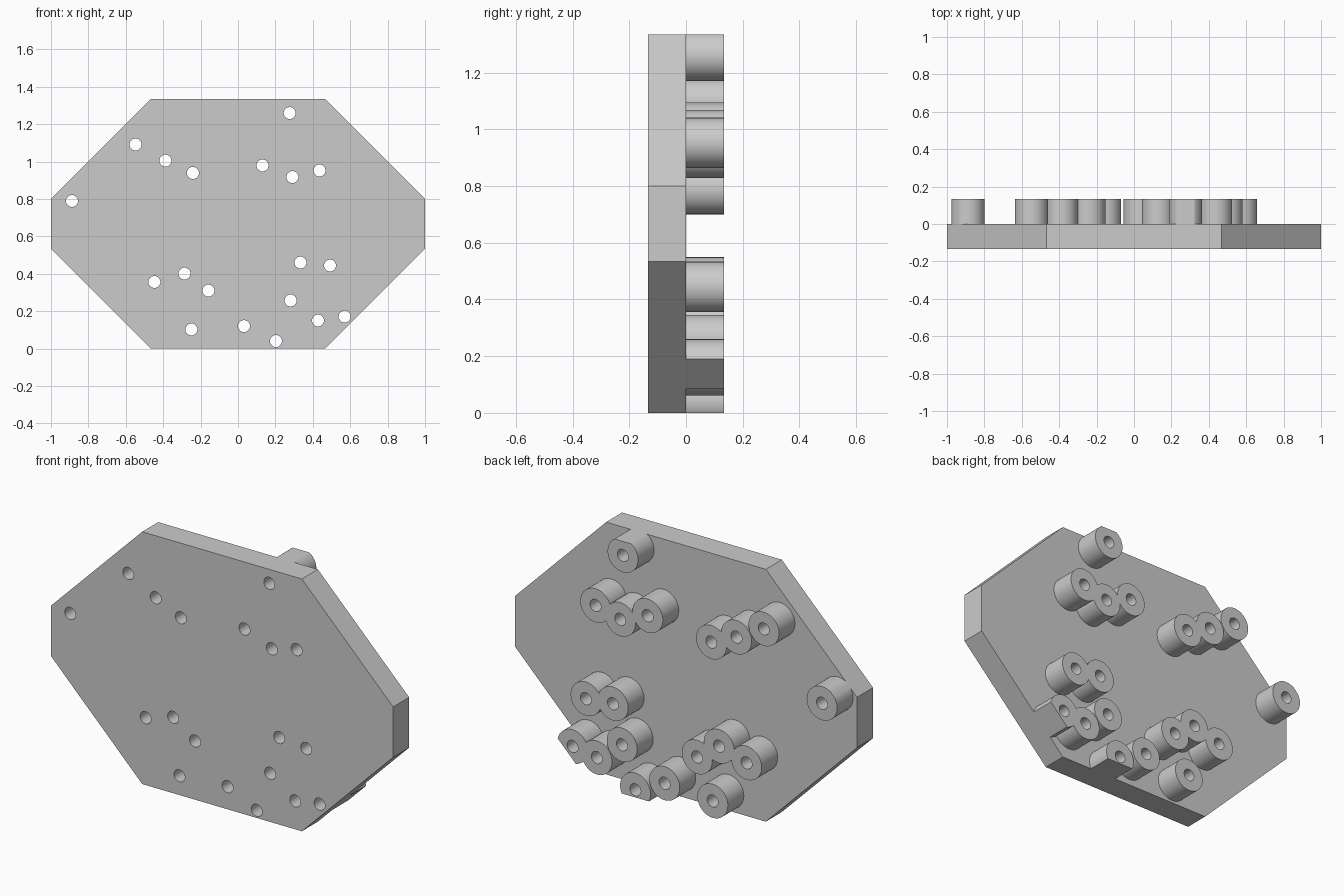
import bpy, bmesh, math
from mathutils import Matrix, Vector

cube = bpy.data.objects.get("Cube")
if cube:
    bpy.data.objects.remove(cube, do_unlink=True)

THICK = 0.1333
HEIGHT = 1.3333
BOSS_R = 0.0889
HOLE_R = 0.032

# One flat grey for everything
grey = bpy.data.materials.new("plain grey")
grey.use_nodes = True
grey.diffuse_color = (0.6, 0.6, 0.6, 1)
grey.node_tree.nodes["Principled BSDF"].inputs["Base Color"].default_value = (0.6, 0.6, 0.6, 1)

# Centres (x, z) of the drilled bosses
centres = [
    (-0.548, 1.091), (-0.388, 1.005), (-0.241, 0.939), (-0.888, 0.789),
    (0.131, 0.979), (0.291, 0.917), (0.436, 0.952), (0.276, 1.259),
    (-0.447, 0.356), (-0.286, 0.401), (-0.158, 0.310), (-0.249, 0.102),
    (0.032, 0.120), (0.203, 0.040), (0.428, 0.150), (0.570, 0.171),
    (0.281, 0.257), (0.334, 0.460), (0.492, 0.444),
]


def add_object(name, bm):
    bmesh.ops.recalc_face_normals(bm, faces=bm.faces)
    mesh = bpy.data.meshes.new(name)
    bm.to_mesh(mesh)
    bm.free()
    mesh.materials.append(grey)
    obj = bpy.data.objects.new(name, mesh)
    bpy.context.collection.objects.link(obj)
    return obj


def octagon(name, y0, y1):
    """Prism with the octagonal outline, from y0 to y1."""
    bm = bmesh.new()
    corner_x, low = 0.4667, 0.5333
    high = HEIGHT - low
    outline = [(-corner_x, 0), (corner_x, 0), (1, low), (1, high),
               (corner_x, HEIGHT), (-corner_x, HEIGHT), (-1, high), (-1, low)]
    face = bm.faces.new([bm.verts.new((x, y0, z)) for x, z in outline])
    ext = bmesh.ops.extrude_face_region(bm, geom=[face], use_keep_orig=True)
    moved = [v for v in ext["geom"] if isinstance(v, bmesh.types.BMVert)]
    bmesh.ops.translate(bm, verts=moved, vec=Vector((0, y1 - y0, 0)))
    return add_object(name, bm)


def rods(name, radius, y0, y1, sides):
    """A cylinder along y at every centre."""
    bm = bmesh.new()
    turn = Matrix.Rotation(math.pi / 2, 4, "X")
    for x, z in centres:
        place = Matrix.Translation((x, (y0 + y1) / 2, z)) @ turn
        bmesh.ops.create_cone(bm, cap_ends=True, segments=sides, radius1=radius,
                              radius2=radius, depth=y1 - y0, matrix=place)
    return add_object(name, bm)


def cut(obj, other, operation):
    mod = obj.modifiers.new(operation.lower(), "BOOLEAN")
    mod.operation = operation
    mod.solver = "EXACT"
    mod.use_self = True
    mod.object = other
    bpy.context.view_layer.objects.active = obj
    bpy.ops.object.modifier_apply(modifier=mod.name)


plate = octagon("plate", -THICK, 0)
bosses = rods("bosses", BOSS_R, 0, THICK, 64)
trim = octagon("trim_cutter", -1, 1)
drill = rods("drill_cutter", HOLE_R, -0.5, 0.5, 32)

# Trim bosses to the plate outline, then drill straight through
cut(bosses, trim, "INTERSECT")
cut(bosses, drill, "DIFFERENCE")
cut(plate, drill, "DIFFERENCE")

for helper in (trim, drill):
    bpy.data.objects.remove(helper, do_unlink=True)

for obj in (plate, bosses):
    bpy.ops.object.select_all(action="DESELECT")
    obj.select_set(True)
    bpy.context.view_layer.objects.active = obj
    bpy.ops.object.shade_smooth_by_angle(angle=math.radians(30))
